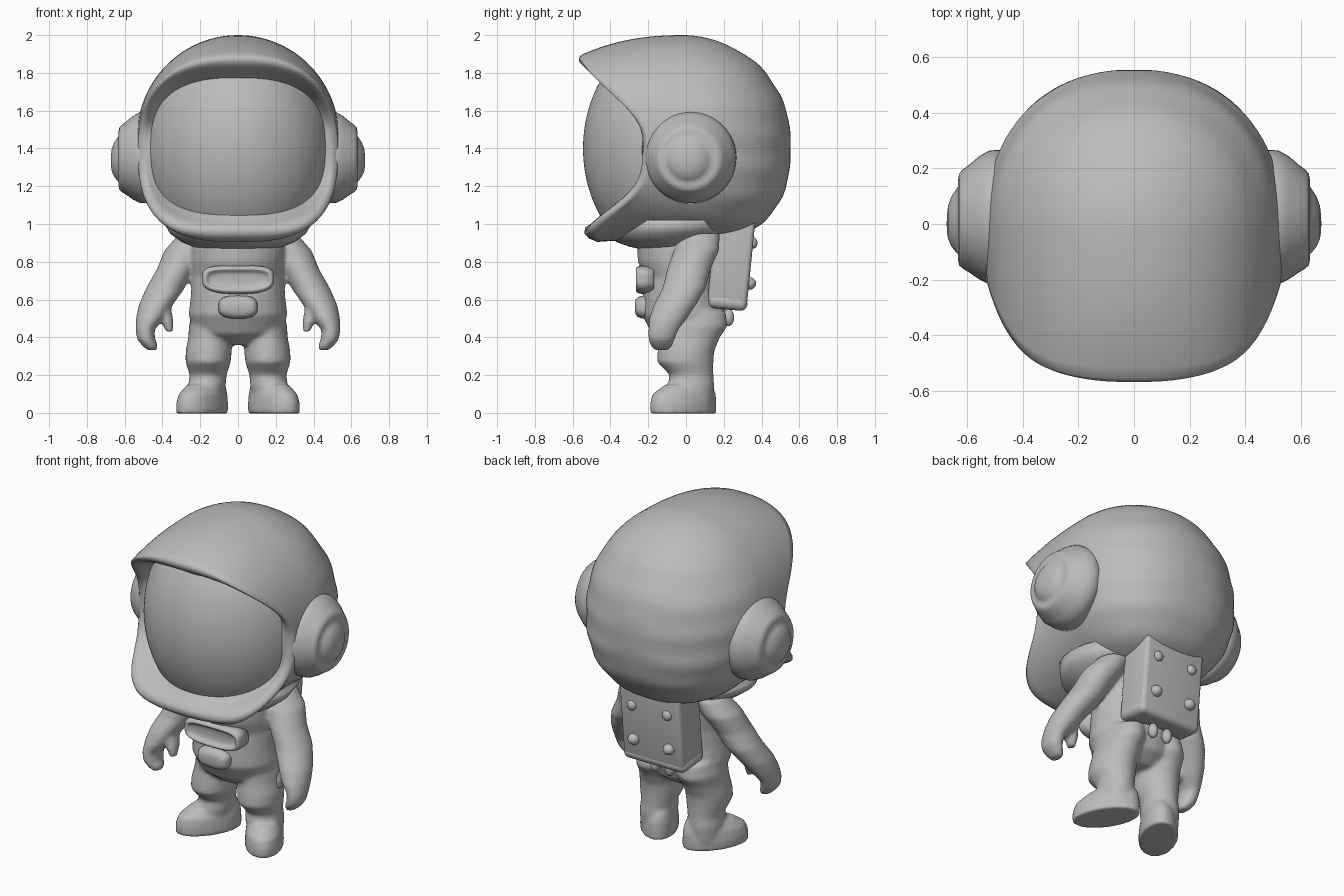
import bpy, bmesh, math
from mathutils import Vector, Matrix

cube = bpy.data.objects.get("Cube")
if cube:
    bpy.data.objects.remove(cube, do_unlink=True)

grey = bpy.data.materials.new("suit_grey")
grey.use_nodes = True
grey.diffuse_color = (0.5, 0.5, 0.5, 1)
bsdf = grey.node_tree.nodes["Principled BSDF"]
bsdf.inputs["Base Color"].default_value = grey.diffuse_color
bsdf.inputs["Roughness"].default_value = 0.7


def finish(name, bm, bevel=0.0, fuse=0.0, smooth=0):
    """Turn a bmesh into a smooth shaded object with optional modifiers."""
    bmesh.ops.recalc_face_normals(bm, faces=bm.faces)
    mesh = bpy.data.meshes.new(name)
    bm.to_mesh(mesh)
    bm.free()
    mesh.materials.append(grey)
    for p in mesh.polygons:
        p.use_smooth = True
    ob = bpy.data.objects.new(name, mesh)
    bpy.context.collection.objects.link(ob)
    if bevel:
        m = ob.modifiers.new("round_edges", 'BEVEL')
        m.width, m.segments = bevel, 4
    if fuse:
        m = ob.modifiers.new("fuse", 'REMESH')
        m.mode, m.voxel_size, m.use_smooth_shade = 'VOXEL', fuse, True
    if smooth:
        m = ob.modifiers.new("soften", 'SMOOTH')
        m.factor, m.iterations = 0.5, smooth


def loft(bm, rings, caps=(True, True)):
    """Bridge closed rings of points in order."""
    vs = [[bm.verts.new(p) for p in r] for r in rings]
    n = len(vs[0])
    for a, b in zip(vs, vs[1:]):
        for i in range(n):
            bm.faces.new((a[i], a[(i + 1) % n], b[(i + 1) % n], b[i]))
    for ring, cap in zip((vs[0], vs[-1]), caps):
        if cap:
            bm.faces.new(ring)


def stack(bm, rows, s=1, toe=0.0, n=28):
    """Limb made of level ellipses: z, x, y, x radius, y radius; toe turns the front outwards."""
    turn = [math.tau * i / n for i in range(n)]
    loft(bm, [[(s * (x + rx * math.cos(a) - toe * ry * math.sin(a)), y + ry * math.sin(a), z) for a in turn]
              for z, x, y, rx, ry in rows])


def lerp_table(table, v):
    for (a, p), (b, q) in zip(table, table[1:]):
        if v <= b:
            t = max(0, (v - a) / (b - a))
            return p + (q - p) * t
    return table[-1][1]


# ---- Helmet shell and visor ----
N = 96
angles = [math.tau * i / N for i in range(N)]


def outline(cz, rx, rz, upper, lower):
    """Superellipse in the xz plane with separate squareness above and below."""
    ring = []
    for a in angles:
        c, s = math.cos(a), math.sin(a)
        n = upper if s > 0 else lower
        k = (abs(c) ** n + abs(s) ** n) ** (-1 / n)
        ring.append(Vector((rx * c * k, 0, cz + rz * s * k)))
    return ring


RIM = [(0.91, -0.47), (0.95, -0.49), (1.0, -0.46), (1.06, -0.39), (1.13, -0.29), (1.2, -0.235), (1.3, -0.205),
       (1.45, -0.2), (1.55, -0.245), (1.65, -0.345), (1.75, -0.455), (1.82, -0.52), (1.89, -0.555)]


def visor_y(x, z):
    d = (x / 0.5) ** 2 + ((z - 1.4) / 0.62) ** 2
    return -0.045 - 0.5 * math.sqrt(max(0.02, 1 - d))


middle = outline(1.46, 0.535, 0.54, 2, 2.35)
rim = outline(1.4, 0.53, 0.495, 2.3, 2.8)
opening = outline(1.412, 0.458, 0.356, 2.7, 3)
for p, q in zip(rim, opening):
    p.y = lerp_table(RIM, p.z)
    q.y = visor_y(q.x, q.z) + 0.012
for _ in range(3):
    ys = [p.y for p in rim]
    for i, p in enumerate(rim):
        p.y = (ys[i - 1] + 2 * ys[i] + ys[(i + 1) % N]) / 4

rings = []
for j in range(1, 25):                       # back dome with faint fabric folds
    t = j / 24 * math.pi / 2
    y = 0.555 * math.cos(t)
    ring = []
    for p in middle:
        n = 2.15 + 0.35 * max(0, (1.46 - p.z) / 0.54)
        k = max(0.0, 1 - math.cos(t) ** n) ** (1 / n)
        z = 1.46 + (p.z - 1.46) * k
        fold = 1 + 0.006 * math.sin(z * 38 + 6 * p.x * p.x) * math.sin(2 * t)
        ring.append((p.x * k * fold, y * fold, 1.46 - 0.04 * math.cos(t) + (z - 1.46) * fold))
    rings.append(ring)
for j in range(1, 15):                       # sweep forward to the brim
    u = j / 14
    ring = []
    for m, r in zip(middle, rim):
        p = m.lerp(r, u ** 2.4)
        ring.append((p.x, r.y * u, p.z))
    rings.append(ring)
for u, push in ((0.12, 0.6), (0.3, 1), (0.5, 1), (0.65, 0.6), (0.85, 0.15), (1.0, 0), (1.02, -2)):
    ring = []                                # rolled lip, pushed out at chin and brow
    for r, o in zip(rim, opening):
        h = (r.z - 1.4) / 0.495
        out = 0.01 + (0.035 if h > 0 else 0.065) * h * h
        ring.append(r.lerp(o, u) - Vector((0, push * out, 0)))
    rings.append(ring)
bm = bmesh.new()
loft(bm, rings, (True, False))
finish("helmet_shell", bm)

bm = bmesh.new()
center = Vector((0, 0, 1.412))
rings = []
for j in range(1, 21):
    ring = []
    for o in opening:
        p = center.lerp(Vector((o.x, 0, o.z)), 1.03 * j / 20)
        ring.append((p.x, visor_y(p.x, p.z), p.z))
    rings.append(ring)
loft(bm, rings, (True, False))
finish("visor", bm)

# ---- Collar under the helmet ----
bm = bmesh.new()
stack(bm, [(1.02, 0, -0.06, 0.4, 0.36), (0.95, 0, -0.09, 0.36, 0.32), (0.905, 0, -0.1, 0.3, 0.27),
           (0.88, 0, -0.09, 0.24, 0.21), (0.865, 0, -0.07, 0.18, 0.16)], n=48)
finish("neck_collar", bm)

# ---- Ear cups ----
CUP = [(0.245, 0.44), (0.24, 0.52), (0.222, 0.555), (0.195, 0.59), (0.178, 0.615), (0.165, 0.628),
       (0.145, 0.632), (0.125, 0.63), (0.108, 0.643), (0.09, 0.656), (0.06, 0.668), (0.03, 0.672), (0.004, 0.673)]
for s, side in ((1, "left"), (-1, "right")):
    bm = bmesh.new()
    loft(bm, [[(s * x, 0.1 * r + r * math.cos(a), 1.335 + 0.07 * r + r * math.sin(a))
               for a in angles[::2]] for r, x in CUP])
    finish(side + "_ear_cup", bm)

# ---- Suit body: torso, legs, boots, arms and hands fused together ----
TORSO = [(0.98, 0, 0, 0.2, 0.2), (0.88, 0, -0.03, 0.25, 0.23), (0.8, 0, -0.03, 0.25, 0.225),
         (0.72, 0, -0.02, 0.245, 0.2), (0.62, 0, -0.02, 0.25, 0.21), (0.52, 0, -0.01, 0.262, 0.225),
         (0.42, 0, 0, 0.23, 0.18), (0.36, 0, 0, 0.12, 0.1)]
LEG = [(0.54, 0.13, 0.03, 0.11, 0.18), (0.46, 0.14, 0.04, 0.12, 0.18), (0.4, 0.148, 0.02, 0.115, 0.16),
       (0.33, 0.155, 0, 0.122, 0.15), (0.27, 0.158, -0.005, 0.12, 0.15), (0.2, 0.158, 0.03, 0.098, 0.115),
       (0.14, 0.165, 0.025, 0.1, 0.125), (0.05, 0.17, 0.03, 0.09, 0.11)]
BOOT = [(0.15, 0.168, 0.015, 0.09, 0.125), (0.1, 0.185, -0.01, 0.112, 0.168), (0.05, 0.19, -0.015, 0.12, 0.176),
        (-0.004, 0.19, -0.015, 0.12, 0.176)]
ARM = [(0.95, 0.22, 0.08, 0.09, 0.1), (0.86, 0.28, 0.055, 0.11, 0.12), (0.76, 0.33, 0.015, 0.1, 0.115),
       (0.66, 0.385, -0.01, 0.102, 0.115), (0.57, 0.436, -0.06, 0.09, 0.112), (0.5, 0.465, -0.095, 0.075, 0.1),
       (0.44, 0.492, -0.12, 0.05, 0.08), (0.39, 0.487, -0.13, 0.048, 0.07), (0.355, 0.465, -0.13, 0.042, 0.057),
       (0.332, 0.455, -0.13, 0.024, 0.037)]
THUMB = [(0.56, 0.4, -0.08, 0.045, 0.06), (0.48, 0.373, -0.1, 0.032, 0.045), (0.43, 0.363, -0.11, 0.018, 0.027)]
bm = bmesh.new()
stack(bm, TORSO)
for s in (1, -1):
    for rows, toe in ((LEG, 0), (BOOT, 0.38), (ARM, 0), (THUMB, 0)):
        stack(bm, rows, s, toe)
finish("suit_body", bm, fuse=0.012, smooth=5)


# ---- Chest panel and belt pouch: soft pads lofted forward ----
def pad(name, cz, rx, rz, upper, rows):
    bm = bmesh.new()
    loft(bm, [[(p.x, y, p.z) for p in outline(cz, rx - inset, rz - inset, upper, 2.8)] for inset, y in rows])
    finish(name, bm)


pad("chest_panel", 0.705, 0.19, 0.075, 4,
    [(0, -0.17), (0, -0.235), (0.005, -0.255), (0.014, -0.266), (0.024, -0.264), (0.032, -0.25), (0.045, -0.243),
     (0.07, -0.243)])
pad("belt_pouch", 0.56, 0.105, 0.062, 3,
    [(0, -0.17), (0.002, -0.235), (0.01, -0.255), (0.022, -0.266), (0.04, -0.27), (0.058, -0.271)])


# ---- Backpack ----
def box(name, loc, size, tilt, bevel):
    bm = bmesh.new()
    bmesh.ops.create_cube(bm, size=1)
    bmesh.ops.scale(bm, vec=size, verts=bm.verts)
    bmesh.ops.transform(bm, matrix=Matrix.Translation(loc) @ Matrix.Rotation(tilt, 4, 'X'), verts=bm.verts)
    finish(name, bm, bevel)


TILT = -0.1
box("backpack", (0, 0.24, 0.8), (0.41, 0.21, 0.47), TILT, 0.025)
box("backpack_base", (0, 0.22, 0.585), (0.42, 0.21, 0.075), TILT, 0.035)


def ball(name, loc, size):
    bm = bmesh.new()
    bmesh.ops.create_uvsphere(bm, u_segments=20, v_segments=12, radius=1)
    bmesh.ops.scale(bm, vec=size, verts=bm.verts)
    bmesh.ops.translate(bm, vec=loc, verts=bm.verts)
    finish(name, bm)


for s, side in ((1, "left"), (-1, "right")):
    ball(side + "_upper_bolt", (s * 0.12, 0.356, 0.9), (0.03, 0.022, 0.03))
    ball(side + "_lower_bolt", (s * 0.12, 0.335, 0.685), (0.035, 0.036, 0.033))
    ball(side + "_hose_nub", (s * 0.05, 0.225, 0.505), (0.028, 0.03, 0.045))
